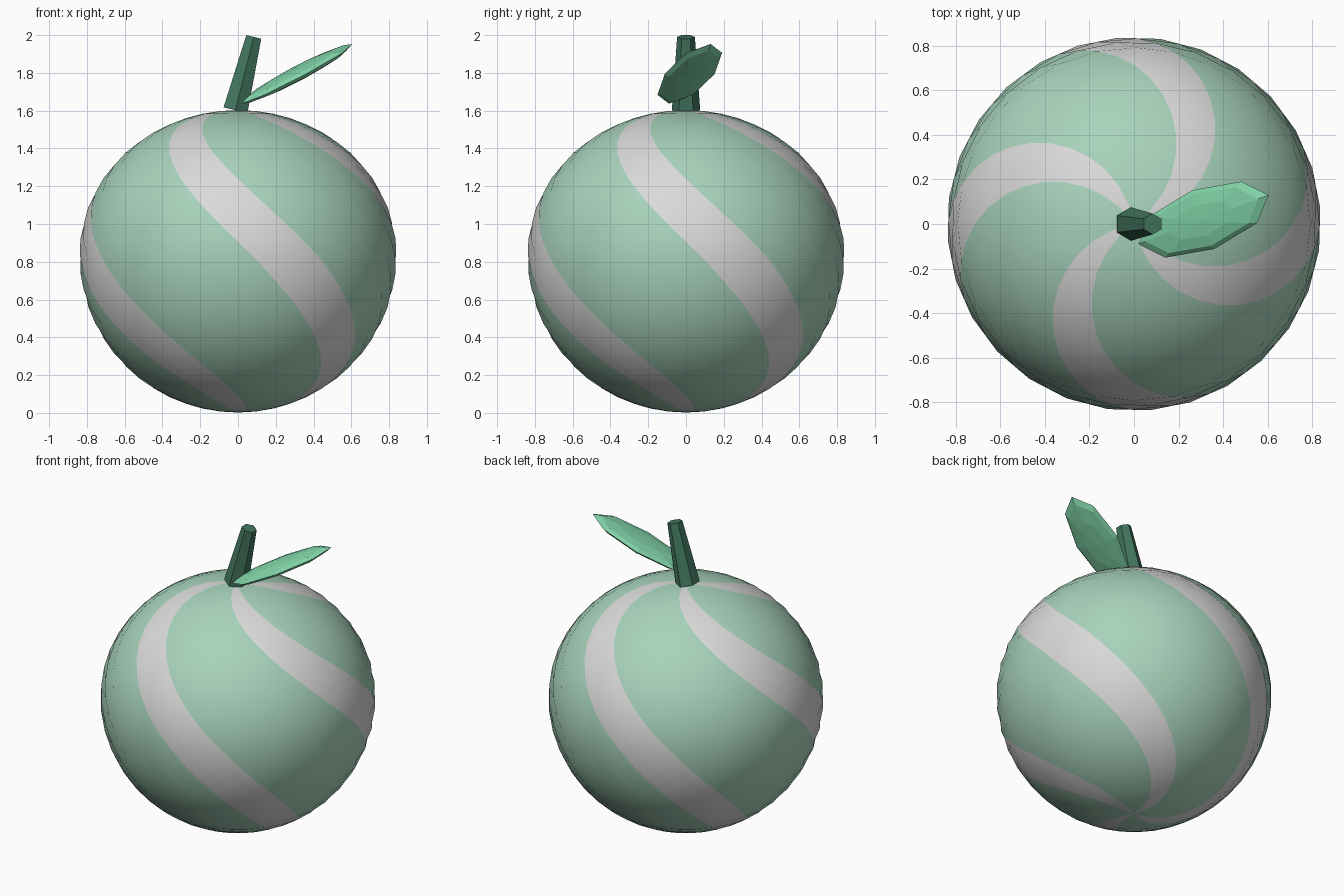
import bpy, bmesh, math
from mathutils import Matrix, Vector

if "Cube" in bpy.data.objects:
    bpy.data.objects.remove(bpy.data.objects["Cube"])


def material(name, rgb):
    m = bpy.data.materials.new(name)
    m.diffuse_color = (*rgb, 1)
    m.use_nodes = True
    m.node_tree.nodes["Principled BSDF"].inputs["Base Color"].default_value = m.diffuse_color
    return m


def make_object(name, bm, mats, smooth=False):
    bmesh.ops.recalc_face_normals(bm, faces=bm.faces[:])
    for f in bm.faces:
        f.smooth = smooth
    me = bpy.data.meshes.new(name)
    bm.to_mesh(me)
    bm.free()
    for m in mats:
        me.materials.append(m)
    ob = bpy.data.objects.new(name, me)
    bpy.context.collection.objects.link(ob)
    return ob


body_green = material("pale_green", (0.39, 0.65, 0.50))
stripe_grey = material("stripe_light_grey", (0.70, 0.70, 0.70))
stem_green = material("stem_dark_green", (0.055, 0.18, 0.115))
leaf_green = material("leaf_mint", (0.22, 0.66, 0.39))

# Fruit body: globe whose columns twist with the four spiral stripes
R, MID, UP, DOWN, RINGS = 0.84, 0.835, 0.768, 0.833, 28
columns = []                              # (start angle, is stripe)
for k in range(4):
    base = 90 * k - 80.5
    columns += [(base + 12.5 * i, True) for i in range(2)]
    columns += [(base + 25 + 13 * i, False) for i in range(5)]

bm = bmesh.new()
top = bm.verts.new((0, 0, MID + UP))
bottom = bm.verts.new((0, 0, MID - DOWN))
rows = []
for r in range(1, RINGS):
    c = 180 * r / RINGS
    cz, rad = math.cos(math.radians(c)), R * math.sin(math.radians(c))
    z = MID + cz * (UP if cz > 0 else DOWN)
    row = []
    for start, _ in columns:
        a = math.radians(start + 0.95 * c - 90)
        row.append(bm.verts.new((rad * math.cos(a), rad * math.sin(a), z)))
    rows.append(row)
n = len(columns)
for i, (_, striped) in enumerate(columns):
    j = (i + 1) % n
    faces = [bm.faces.new((top, rows[0][i], rows[0][j])),
             bm.faces.new((bottom, rows[-1][j], rows[-1][i]))]
    for a, b in zip(rows, rows[1:]):
        faces.append(bm.faces.new((a[i], b[i], b[j], a[j])))
    for f in faces:
        f.material_index = int(striped)
make_object("fruit_body", bm, [body_green, stripe_grey], smooth=True)

# Stem: leaning tapered hexagonal post
bm = bmesh.new()
lean = (Matrix.Translation((0.035, 0, 1.796))
        @ Matrix.Rotation(math.radians(14), 4, 'Y'))
bmesh.ops.create_cone(bm, cap_ends=True, segments=6, radius1=0.075,
                      radius2=0.047, depth=0.4)
# put two corners on the y axis
if max(v.co.y for v in bm.verts) < 0.07:
    bmesh.ops.rotate(bm, verts=bm.verts[:], matrix=Matrix.Rotation(math.radians(30), 3, 'Z'))
bmesh.ops.transform(bm, matrix=lean, verts=bm.verts[:])
make_object("stem", bm, [stem_green])

# Leaf: flattened eight-sided ball pointing up and out
u = Vector((0.585, 0.22, 0.315)).normalized()
v = Vector((-0.351, 0.936, 0)).normalized()
w = u.cross(v).normalized()
shape = Matrix((u * 0.35, v * 0.141, w * 0.034)).transposed().to_4x4()
bm = bmesh.new()
bmesh.ops.create_uvsphere(bm, u_segments=8, v_segments=6, radius=1)
bmesh.ops.transform(bm, matrix=Matrix.Translation((0.312, 0.02, 1.795)) @ shape,
                    verts=bm.verts[:])
make_object("leaf", bm, [leaf_green])
